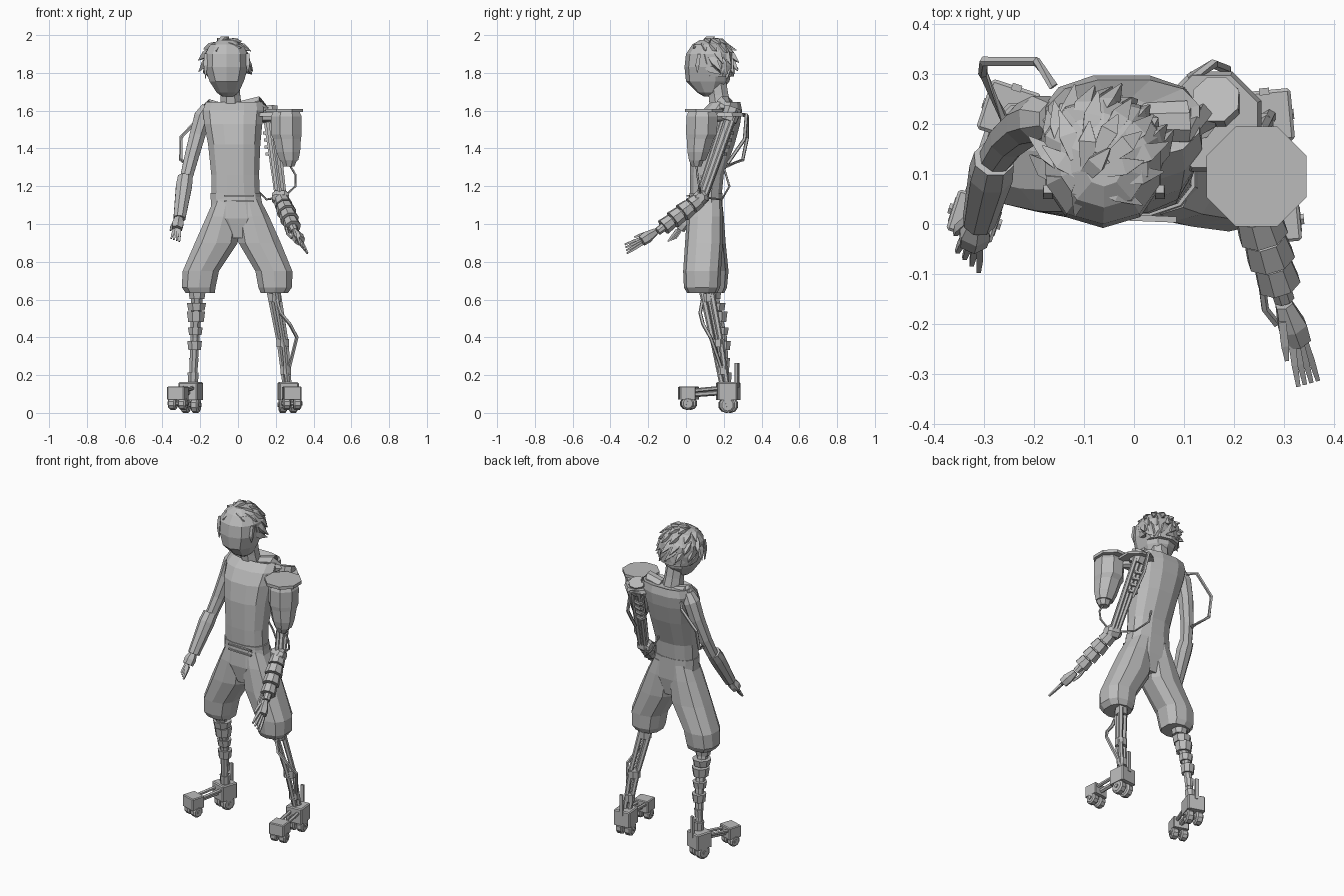
import bpy, bmesh, math, random
from mathutils import Vector, Matrix

if "Cube" in bpy.data.objects:
    bpy.data.objects.remove(bpy.data.objects["Cube"])
random.seed(4)

GREY = bpy.data.materials.new("plain grey")
GREY.use_nodes = True
GREY.diffuse_color = (0.5, 0.5, 0.5, 1)
GREY.node_tree.nodes["Principled BSDF"].inputs["Base Color"].default_value = (0.5, 0.5, 0.5, 1)


def finish(name, bm):
    bmesh.ops.recalc_face_normals(bm, faces=bm.faces)
    mesh = bpy.data.meshes.new(name)
    bm.to_mesh(mesh)
    bm.free()
    mesh.materials.append(GREY)
    ob = bpy.data.objects.new(name, mesh)
    bpy.context.collection.objects.link(ob)
    return ob


def skin(name, rings):
    """Join equal rings of points into a capped solid."""
    bm = bmesh.new()
    vs = [[bm.verts.new(p) for p in r] for r in rings]
    n = len(vs[0])
    for a, b in zip(vs, vs[1:]):
        for i in range(n):
            j = (i + 1) % n
            bm.faces.new((a[i], a[j], b[j], b[i]))
    bm.faces.new(vs[0])
    bm.faces.new(vs[-1])
    return finish(name, bm)


def loft(name, sections, n=10, square=0.8):
    """Stack of rounded horizontal rings: centre x, y, z, radius x, y."""
    rings = []
    for x, y, z, rx, ry in sections:
        ring = []
        for i in range(n):
            a = 2 * math.pi * (i + 0.5) / n
            c, s = math.cos(a), math.sin(a)
            ring.append((x + rx * math.copysign(abs(c) ** square, c),
                         y + ry * math.copysign(abs(s) ** square, s), z))
        rings.append(ring)
    return skin(name, rings)


def tube(name, pts, radii, n=6):
    """Faceted tube along a path; radii is one number or one per point."""
    pts = [Vector(p) for p in pts]
    if not isinstance(radii, (list, tuple)):
        radii = [radii] * len(pts)
    rings = []
    for i, p in enumerate(pts):
        d = (pts[min(i + 1, len(pts) - 1)] - pts[max(i - 1, 0)]).normalized()
        ref = Vector((0, 1, 0)) if abs(d.z) > 0.6 else Vector((0, 0, 1))
        u = d.cross(ref).normalized()
        v = d.cross(u)
        rings.append([p + radii[i] * (u * math.cos(t) + v * math.sin(t))
                      for t in (2 * math.pi * (k + 0.5) / n for k in range(n))])
    return skin(name, rings)


def box(name, centre, size, turn=0.0, bevel=0.0):
    bm = bmesh.new()
    bmesh.ops.create_cube(bm, size=1)
    if bevel:
        edges = [e for e in bm.edges if any(v.co.z > 0 for v in e.verts)]
        bmesh.ops.bevel(bm, geom=edges, offset=bevel, segments=1, affect='EDGES')
    bm.transform(Matrix.Translation(centre) @ Matrix.Rotation(turn, 4, 'Z') @ Matrix.Diagonal((*size, 1)))
    return finish(name, bm)


def along(a, b, t):
    return Vector(a).lerp(Vector(b), t)


# Torso, neck and belt
loft("torso", [(-.012, .105, 1.14, .132, .085), (-.015, .11, 1.26, .13, .092),
               (-.02, .14, 1.42, .142, .12), (-.025, .165, 1.53, .158, .125),
               (-.025, .19, 1.6, .166, .11), (-.02, .21, 1.645, .155, .08),
               (-.03, .195, 1.632, .075, .06)], 12)
for x, z in ((-.145, 1.62), (.105, 1.635)):
    tube("shoulder_yoke", [(x * .4 - .02, .205, z - .02), (x, .205, z), (x * 1.25, .21, z - .04)],
         [.04, .045, .04], 8)
tube("neck", [(-.035, .185, 1.6), (-.04, .172, 1.68), (-.045, .16, 1.76)], [.062, .056, .056], 8)
loft("waistband", [(-.012, .105, 1.13, .138, .09), (-.012, .105, 1.165, .138, .09)], 12)
for z in (1.12, 1.15):
    box("belt_strap", (.005, .012, z), (.16, .012, .008), -.04)

# Shorts flaring to wide hems
loft("shorts_hips", [(.003, .1, .925, .06, .075), (-.002, .1, 1.03, .15, .095),
                     (-.01, .105, 1.15, .134, .09)], 12)
loft("right_shorts_leg", [(-.2, .125, .635, .08, .078), (-.208, .125, .665, .093, .092),
                          (-.197, .125, .75, .1, .1), (-.115, .11, .9, .118, .1),
                          (-.078, .105, 1.04, .092, .095), (-.06, .105, 1.13, .07, .085)], 10)
loft("left_shorts_leg", [(.192, .085, .635, .075, .08), (.197, .085, .665, .093, .096),
                         (.19, .085, .75, .102, .1), (.115, .095, .9, .116, .1),
                         (.076, .1, 1.04, .092, .095), (.055, .105, 1.13, .065, .085)], 10)

# Head with a bowed face
loft("head", [(-.055, .115, 1.675, .03, .02), (-.055, .12, 1.695, .06, .06),
              (-.06, .115, 1.755, .095, .115), (-.062, .118, 1.83, .12, .126),
              (-.062, .12, 1.9, .118, .12), (-.06, .125, 1.95, .088, .092),
              (-.06, .125, 1.975, .04, .05)], 10, 0.9)

# Hair: a cap over the back and crown, with flat tufts swept back and to the left
loft("hair_cap", [(-.062, .16, 1.78, .105, .095), (-.062, .15, 1.84, .122, .106),
                  (-.062, .138, 1.9, .121, .113), (-.06, .128, 1.95, .09, .094),
                  (-.06, .125, 1.975, .04, .045)], 10, 0.9)
crown = Vector((-.062, .135, 1.85))
wind = Vector((.45, .5, 0))
for lift, count, length in ((1.25, 5, .06), (.9, 9, .075), (.5, 11, .08), (.15, 11, .08), (-.2, 10, .07)):
    for k in range(count):
        a = 2 * math.pi * (k + lift) / count + random.uniform(-.12, .12)
        if -math.sin(a) > .3 and lift < .8:
            continue
        out = Vector((math.cos(a) * math.cos(lift), math.sin(a) * math.cos(lift), math.sin(lift)))
        root = crown + Vector((out.x * .112, out.y * .108, out.z * .126))
        flow = Vector((out.x, out.y, -.6)) * .8 + wind
        flow = (flow - out * flow.dot(out)).normalized()
        sweep = flow + out * random.uniform(.05, .3) * (1.2 - lift * .6)
        tube("hair_tuft", [root - flow * .03 - out * .01, root + flow * .02,
                           root + sweep * length], [.016, .025, .002], 4)
for x, z in ((-.172, 1.77), (.052, 1.80)):
    tube("side_lock", [(x, .07, 1.9), (x, .06, 1.84), (x, .06, z)], [.012, .014, .002], 4)


def hand(prefix, wrist, palm, tip, width, spread):
    """Palm with four fingers and a thumb."""
    wrist, palm, tip = Vector(wrist), Vector(palm), Vector(tip)
    tube(prefix + "_palm", [wrist, along(wrist, palm, .6), palm], [width * .6, width, width * .9], 6)
    across = Vector(spread)
    for i in range(4):
        o = across * (i - 1.5)
        tube(prefix + "_finger", [palm + o * .8, along(palm, tip, .5) + o * 1.1, tip + o * 1.3],
             [.01, .009, .006], 4)
    tube(prefix + "_thumb", [along(wrist, palm, .4) - across * 1.5,
                             palm - across * 2.6, along(palm, tip, .35) - across * 2.9], [.011, .011, .006], 4)


# Right arm: bare upper arm, flared cuff, relaxed hand
tube("right_upper_arm", [(-.16, .21, 1.62), (-.185, .21, 1.57), (-.215, .2, 1.47), (-.25, .17, 1.34),
                         (-.28, .125, 1.22)], [.035, .05, .045, .04, .034], 8)
tube("right_cuff", [(-.28, .13, 1.245), (-.286, .1, 1.2), (-.31, .005, 1.03)], [.042, .046, .034], 8)
hand("right_hand", (-.312, .01, 1.04), (-.322, -.035, .975), (-.332, -.075, .915), .034, (.011, -.01, -.004))
tube("right_arm_pipe", [(-.16, .275, 1.58), (-.195, .325, 1.57), (-.3, .325, 1.46),
                        (-.302, .3, 1.34), (-.255, .2, 1.3)], .01, 5)

# Left shoulder: octagonal plate over the joint and barrel pod beside it
tube("shoulder_plate", [(.155, .205, 1.57), (.155, .205, 1.59)], [.108, .1], 8)
tube("pod_cap", [(.245, .095, 1.592), (.245, .095, 1.61)], .108, 8)
loft("shoulder_pod", [(.27, .06, 1.335, .052, .047), (.266, .065, 1.38, .068, .062),
                      (.26, .075, 1.45, .079, .077), (.256, .082, 1.475, .088, .088),
                      (.256, .085, 1.57, .088, .09), (.256, .085, 1.595, .075, .078)], 8, 1)
loft("pod_nozzle", [(.27, .055, 1.305, .03, .028), (.27, .055, 1.34, .048, .044)], 8, 1)
tube("pod_bracket", [(.13, .22, 1.56), (.2, .16, 1.56), (.25, .1, 1.56)], .02, 6)

# Left upper arm: bars, ribs and elbow
S, E = (.165, .245, 1.6), (.225, .085, 1.14)
for dx, dy, r in ((0, 0, .028), (-.025, .025, .014), (.03, .02, .014), (0, -.035, .012)):
    d = Vector((dx, dy, 0))
    tube("left_arm_bar", [Vector(S) + d, Vector(E) + d * .7], r, 6)
for i in range(4):
    p = along(S, E, .28 + .08 * i)
    box("arm_rib", p + Vector((-.02, .035, .01)), (.055, .025, .016), -.3)
tube("arm_socket", [along(S, E, -.03), along(S, E, .12)], [.05, .045], 8)
tube("elbow_joint", [(.18, .085, 1.14), (.2, .085, 1.14), (.25, .075, 1.14), (.27, .075, 1.14)],
     [.025, .04, .04, .025], 8)
tube("shoulder_pipe", [(.11, .29, 1.58), (.16, .32, 1.58), (.185, .31, 1.45), (.195, .22, 1.32)], .01, 5)
tube("pod_cable", [(.27, .055, 1.32), (.305, .06, 1.26), (.305, .07, 1.2), (.24, .08, 1.14)], .006, 5)
tube("back_cable", [(.04, .2, 1.3), (.08, .23, 1.2), (.15, .19, 1.13), (.21, .1, 1.14)], .006, 5)

# Left forearm: stacked sleeves and reaching hand
W = (.3, -.15, .96)
tube("forearm_core", [E, W], [.03, .022], 8)
for i, r in enumerate((.047, .052, .05, .045)):
    t = .06 + i * .21
    tube("forearm_sleeve", [along(E, W, t), along(E, W, t + .18)], [r * .88, r], 8)
tube("wrist_cable", [along(E, W, .75) + Vector((-.03, 0, 0)), (.262, -.17, .95), (.285, -.2, .925)], .008, 5)
hand("left_hand", (.3, -.16, .96), (.328, -.235, .91), (.348, -.318, .868), .032, (.01, .003, -.012))

# Right shin: stacked collars on a post
K, A = (-.215, .13, .67), (-.24, .215, .13)
tube("right_shin", [K, along(K, A, .5) + Vector((0, .02, 0)), A], [.035, .026, .02], 8)
for t, r, h in ((.08, .05, .05), (.2, .055, .04), (.3, .052, .055), (.44, .042, .04),
                (.58, .042, .05), (.75, .027, .05), (.9, .032, .06)):
    p = along(K, A, t) + Vector((0, .02 * math.sin(math.pi * t), 0))
    tube("right_shin_collar", [p + Vector((0, 0, h / 2)), p - Vector((0, 0, h / 2))], [r, r * .85], 8)

# Left shin: twin struts, clamps and a looping hose
K, A = (.185, .11, .67), (.262, .21, .13)
M = (.238, .17, .37)
for dx, dy in ((-.02, 0), (.018, .016), (.005, -.025)):
    d = Vector((dx, dy, 0))
    tube("left_shin_strut", [Vector(K) + d * 1.2, Vector(M) + d, Vector(A) + d * .6], [.017, .014, .014], 6)
for p, r in ((K, .05), (along(K, M, .2), .036), (M, .036), (along(M, A, .6), .03), (A, .032)):
    p = Vector(p)
    tube("left_shin_clamp", [p + Vector((0, 0, .022)), p - Vector((0, 0, .022))], r, 8)
tube("left_shin_hose", [(.2, .09, .61), (.225, .075, .53), (.275, .09, .47), (.312, .13, .4),
                        (.285, .17, .29), (.262, .2, .2)], .01, 5)


def foot(prefix, heel, toe):
    """Heel and toe blocks on paired wheels, joined by rods."""
    h, t = Vector((*heel, 0)), Vector((*toe, 0))
    d = (t - h).normalized()
    turn = math.atan2(d.y, d.x) + math.pi / 2
    across = Vector((-d.y, d.x, 0))
    up = Vector((0, 0, 1))
    box(prefix + "_heel_block", h + up * .115, (.105, .105, .095), turn, .06)
    box(prefix + "_toe_block", t + up * .105, (.095, .085, .07), turn, .06)
    for o in (-.025, .025):
        tube(prefix + "_rod", [h + across * o + up * .135, t + across * o + up * .115], .011, 6)
    tube(prefix + "_centre_rod", [h + up * .11, t + up * .095], .014, 6)
    for base, r, z in ((h, .042, .042), (t, .034, .05)):
        for o in (-.028, .028):
            c = base + across * o + up * z
            tube(prefix + "_wheel", [c - across * .021, c - across * .014, c + across * .014,
                                     c + across * .021], [r * .75, r, r, r * .75], 10)
        tube(prefix + "_axle", [base + up * z - across * .055, base + up * z + across * .055], .012, 6)
    box(prefix + "_heel_fin", h - d * .05 + up * .2, (.02, .014, .13), turn)


foot("right_foot", (-.25, .225), (-.318, .015))
foot("left_foot", (.265, .215), (.285, .005))
